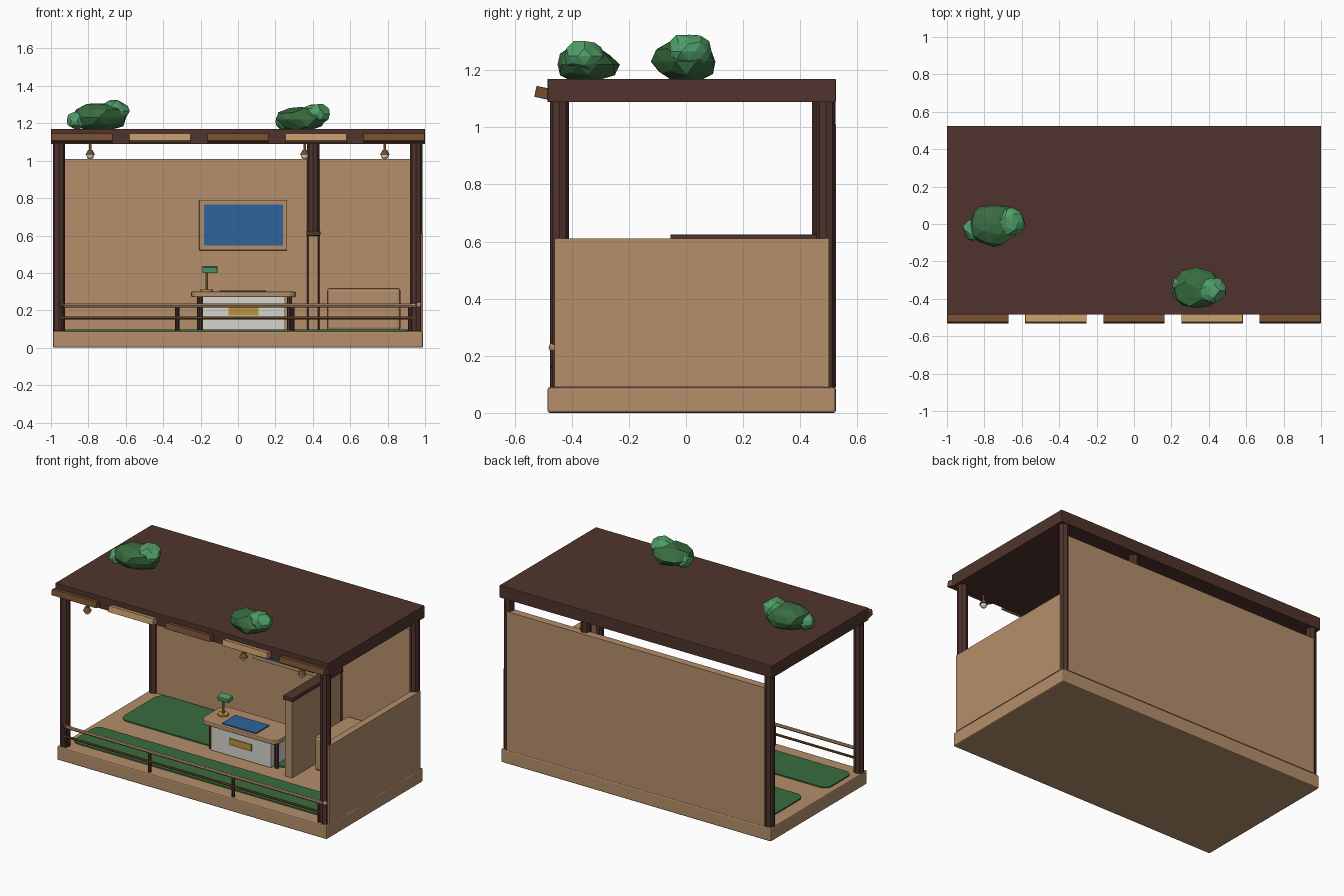
import bpy, bmesh, math, random
from mathutils import Vector, Matrix

random.seed(4)
if "Cube" in bpy.data.objects:
    bpy.data.objects.remove(bpy.data.objects["Cube"], do_unlink=True)


def material(name, r, g, b):
    m = bpy.data.materials.new(name)
    m.use_nodes = True
    m.diffuse_color = (r, g, b, 1)
    m.node_tree.nodes["Principled BSDF"].inputs["Base Color"].default_value = (r, g, b, 1)
    return m


TAN = material("tan_wood", .46, .275, .147)
DARK = material("dark_wood", .08, .034, .026)
BROWN = material("brown_wood", .171, .074, .03)
PALE = material("pale_wood", .53, .31, .14)
GREEN = material("deep_green", .04, .15, .05)
LEAF = material("leaf_green", .08, .35, .14)
BLUE = material("blue", .027, .127, .33)
WHITE = material("white", .68, .66, .61)
GOLD = material("gold", .5, .3, .045)


def finish(name, bm, mat):
    me = bpy.data.meshes.new(name)
    bmesh.ops.recalc_face_normals(bm, faces=bm.faces)
    bm.to_mesh(me)
    bm.free()
    me.materials.append(mat)
    ob = bpy.data.objects.new(name, me)
    bpy.context.scene.collection.objects.link(ob)
    return ob


def box(name, xs, ys, zs, mat, bevel=0, corner=0, tilt=0):
    """Box from ranges; corner rounds the upright edges, bevel softens the rest."""
    bm = bmesh.new()
    bmesh.ops.create_cube(bm, size=1)
    lo, hi = (Vector(v) for v in zip(xs, ys, zs))
    size = hi - lo
    bmesh.ops.scale(bm, vec=size, verts=bm.verts)
    if corner:
        upright = [e for e in bm.edges if abs(e.verts[0].co.z - e.verts[1].co.z) > size.z / 2]
        bmesh.ops.bevel(bm, geom=upright, offset=corner, segments=5, profile=.5, affect='EDGES')
    if bevel:
        sharp = [e for e in bm.edges if e.calc_face_angle(0) > 1]
        bmesh.ops.bevel(bm, geom=sharp, offset=bevel, segments=2, profile=.5, affect='EDGES')
    bmesh.ops.rotate(bm, matrix=Matrix.Rotation(tilt, 3, 'X'), verts=bm.verts)
    bmesh.ops.translate(bm, vec=(lo + hi) / 2, verts=bm.verts)
    return finish(name, bm, mat)


def rod(name, start, end, r, mat, sides=8, r2=None):
    """Straight or tapered round bar between two points."""
    a, b = Vector(start), Vector(end)
    bm = bmesh.new()
    turn = (b - a).to_track_quat('Z', 'Y').to_matrix().to_4x4()
    bmesh.ops.create_cone(bm, cap_ends=True, segments=sides, radius1=r,
                          radius2=r if r2 is None else r2, depth=(b - a).length,
                          matrix=Matrix.Translation((a + b) / 2) @ turn)
    return finish(name, bm, mat)


def ball(name, centre, r, mat):
    bm = bmesh.new()
    bmesh.ops.create_uvsphere(bm, u_segments=10, v_segments=6, radius=r,
                              matrix=Matrix.Translation(centre))
    return finish(name, bm, mat)


def clump(name, centre, radii, mat, floor, rough=.16):
    """Faceted foliage lump, flattened where it meets the roof."""
    bm = bmesh.new()
    bmesh.ops.create_icosphere(bm, subdivisions=2, radius=1)
    for v in bm.verts:
        k = random.uniform(1 - rough, 1 + rough / 3)
        v.co = Vector(c + p * r * k for c, p, r in zip(centre, v.co, radii))
        v.co.z = max(v.co.z, floor)
    return finish(name, bm, mat)


# Platform, rugs and walls
box("platform", (-.99, .99), (-.485, .525), (0, .09), TAN, bevel=.008)
box("front_rug", (-.95, .92), (-.39, -.12), (.088, .098), GREEN, corner=.05)
box("main_rug", (-.9, .33), (.04, .465), (.088, .098), GREEN, corner=.06)
box("back_wall", (-.945, .945), (.475, .525), (.09, 1.01), TAN)
box("side_wall", (.945, .99), (-.46, .5), (.09, .61), TAN)
box("partition", (.378, .428), (-.045, .476), (.09, .6), TAN)
box("partition_cap", (.365, .44), (-.055, .476), (.598, .625), DARK, bevel=.004)

# Posts
posts = {"front_right": (-.957, -.443), "front_left": (.953, -.443),
         "back_right": (-.957, .49), "back_left": (.953, .49), "partition": (.402, .475)}
for name, (x, y) in posts.items():
    rod(name + "_post", (x, y, .085), (x, y, 1.095), .033, DARK)

# Roof with a row of tilted trim boards
box("roof", (-1, 1), (-.485, .525), (1.088, 1.17), DARK, bevel=.003)
for i in range(5):
    x = -.835 + i * .4175
    box("trim_board", (x - .164, x + .164), (-.528, -.474), (1.101, 1.14),
        PALE if i % 2 else BROWN, bevel=.002, tilt=-.21)

# Hanging lamps
for x in (-.79, .357, .785):
    rod("lamp_stem", (x, -.45, 1.05), (x, -.45, 1.09), .006, GOLD)
    rod("lamp_shade", (x, -.45, 1.03), (x, -.45, 1.056), .026, BROWN, 12, .013)
    ball("lamp_bulb", (x, -.45, 1.027), .021, WHITE)

# Front railing
rod("top_rail", (-.95, -.465, .225), (.965, -.465, .225), .011, TAN)
rod("lower_rail", (-.95, -.465, .16), (.965, -.465, .16), .008, BROWN)
for x in (-.94, -.325, .29, .92):
    rod("rail_post", (x, -.462, .088), (x, -.462, .225), .011, DARK)
for x in (-.94, .965):
    ball("rail_knob", (x, -.465, .229), .016, DARK if x < 0 else TAN)

# Desk
box("desk_body", (-.19, .25), (-.012, .17), (.098, .272), WHITE)
box("desk_top", (-.25, .31), (-.045, .2), (.27, .3), TAN, bevel=.006, corner=.05)
for x in (-.205, .275):
    for y in (.015, .15):
        rod("desk_leg", (x, y, .095), (x, y, .272), .014, DARK)
box("desk_plaque", (-.05, .11), (-.019, -.011), (.172, .215), GOLD)
box("desk_pad", (-.1, .15), (-.025, .115), (.298, .307), BLUE, bevel=.002)

# Desk lamp
rod("desk_lamp_base", (-.168, .085, .298), (-.168, .085, .31), .034, GOLD, 12)
rod("desk_lamp_stem", (-.168, .085, .305), (-.168, .085, .41), .007, GOLD)
box("desk_lamp_head", (-.19, -.11), (.055, .105), (.403, .434), LEAF, bevel=.004, tilt=.15)

# Wall screen and side room cabinet
box("screen_frame", (-.208, .262), (.455, .477), (.52, .79), TAN, bevel=.004)
box("screen", (-.183, .24), (.448, .456), (.547, .767), BLUE)
box("cabinet", (.475, .87), (.12, .474), (.09, .32), TAN, bevel=.018)

# Roof bushes: a dark mound with lighter clumps
clump("bush_right", (-.745, 0, 1.23), (.15, .12, .085), GREEN, 1.165)
clump("bush_right_tip", (-.655, .01, 1.265), (.078, .085, .065), LEAF, 1.165)
clump("bush_right_side", (-.86, -.03, 1.215), (.055, .065, .055), LEAF, 1.165)
clump("bush_left", (.335, -.345, 1.22), (.135, .115, .07), GREEN, 1.165)
clump("bush_left_tip", (.415, -.355, 1.25), (.078, .075, .06), LEAF, 1.165)
clump("bush_left_side", (.25, -.34, 1.21), (.055, .06, .045), LEAF, 1.165)
